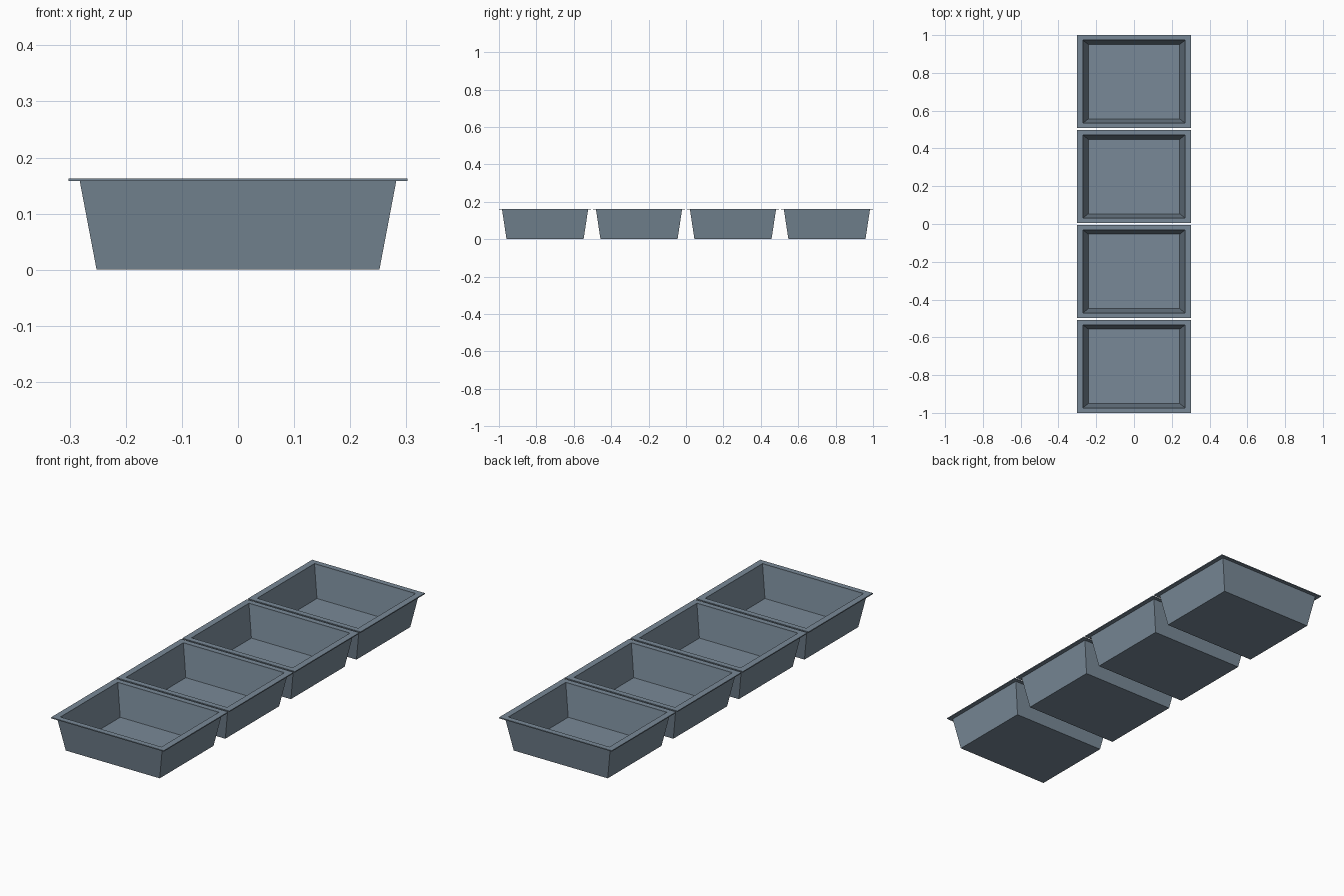
import bpy, bmesh

if "Cube" in bpy.data.objects:
    bpy.data.objects.remove(bpy.data.objects["Cube"])

mat = bpy.data.materials.new("slate_blue_grey")
mat.diffuse_color = (0.19, 0.25, 0.31, 1)
mat.use_nodes = True
mat.node_tree.nodes["Principled BSDF"].inputs["Base Color"].default_value = mat.diffuse_color

# Tray cross-section as rectangular loops (half x, half y, z), inner floor to outer base
PROFILE = [
    (0.242, 0.197, 0.010),   # inner floor
    (0.271, 0.220, 0.158),   # inner wall top
    (0.271, 0.220, 0.163),   # rim inner edge
    (0.302, 0.2465, 0.163),  # rim top outer edge
    (0.302, 0.2465, 0.158),  # rim underside edge
    (0.282, 0.230, 0.158),   # outer wall top
    (0.252, 0.206, 0.000),   # outer base
]


def tray(name, y):
    bm = bmesh.new()
    loops = [[bm.verts.new((sx * hx, sy * hy, z))
              for sx, sy in ((-1, -1), (1, -1), (1, 1), (-1, 1))]
             for hx, hy, z in PROFILE]
    for a, b in zip(loops, loops[1:]):
        for i in range(4):
            j = (i + 1) % 4
            bm.faces.new((a[i], a[j], b[j], b[i]))
    bm.faces.new(loops[0])     # inner floor
    bm.faces.new(loops[-1])    # base
    bmesh.ops.recalc_face_normals(bm, faces=bm.faces)
    mesh = bpy.data.meshes.new(name)
    bm.to_mesh(mesh)
    bm.free()
    mesh.materials.append(mat)
    obj = bpy.data.objects.new(name, mesh)
    obj.location.y = y
    bpy.context.collection.objects.link(obj)


# Row of four trays with narrow gaps between rims
PITCH = 2 * (1 - 0.2465) / 3
for k in range(4):
    tray(f"tray_{k + 1}", (k - 1.5) * PITCH)
